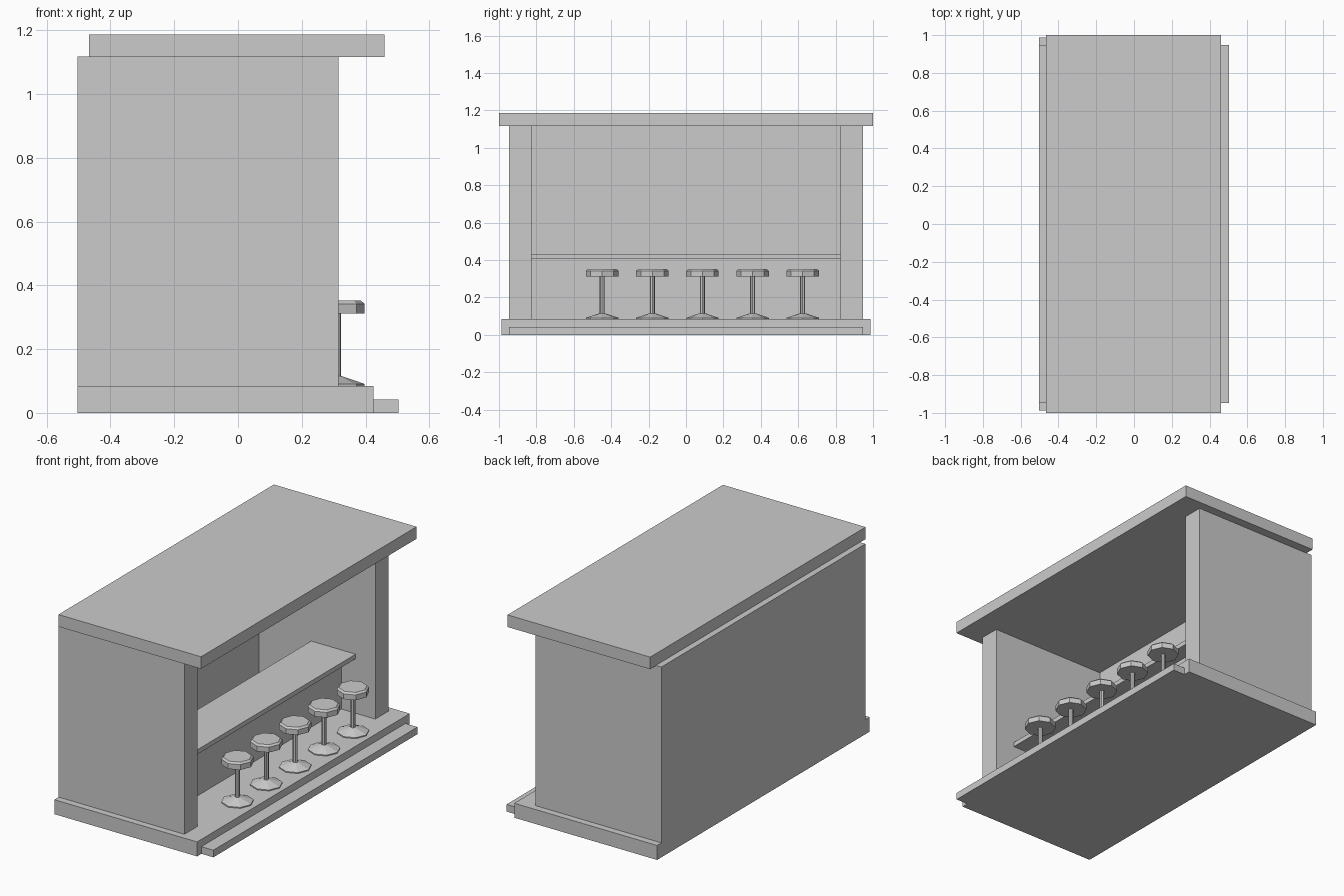
import bpy, bmesh
from math import cos, sin, tau

if "Cube" in bpy.data.objects:
    bpy.data.objects.remove(bpy.data.objects["Cube"])


def box(name, x0, x1, y0, y1, z0, z1):
    bm = bmesh.new()
    bmesh.ops.create_cube(bm, size=1)
    for v in bm.verts:
        v.co = ((x0 + x1) / 2 + v.co.x * (x1 - x0),
                (y0 + y1) / 2 + v.co.y * (y1 - y0),
                (z0 + z1) / 2 + v.co.z * (z1 - z0))
    finish(name, bm)


def lathe(name, x, y, profile, sides=8):
    """Closed solid of revolution from (radius, z) rings."""
    bm = bmesh.new()
    rings = [[bm.verts.new((x + r * cos(tau * i / sides), y + r * sin(tau * i / sides), z))
              for i in range(sides)] for r, z in profile]
    for lo, hi in zip(rings, rings[1:]):
        for i in range(sides):
            j = (i + 1) % sides
            bm.faces.new((lo[i], lo[j], hi[j], hi[i]))
    bm.faces.new(rings[0][::-1])
    bm.faces.new(rings[-1])
    finish(name, bm)


def finish(name, bm):
    mesh = bpy.data.meshes.new(name)
    bm.to_mesh(mesh)
    bm.free()
    bpy.context.collection.objects.link(bpy.data.objects.new(name, mesh))


FLOOR = 0.085

# Floor slab and front step
box("floor_slab", -0.503, 0.425, -0.987, 0.987, 0, FLOOR)
box("front_step", 0.425, 0.503, -0.947, 0.947, 0, 0.042)

# Back wall, two side walls and the overhanging roof
box("back_wall", -0.503, -0.442, -0.825, 0.825, FLOOR, 1.118)
for side, y0, y1 in (("left", -0.947, -0.825), ("right", 0.825, 0.947)):
    box(side + "_wall", -0.503, 0.315, y0, y1, FLOOR, 1.118)
box("roof", -0.467, 0.46, -1, 1, 1.116, 1.187)

# Bar counter
box("counter_wall", -0.005, 0.094, -0.825, 0.825, FLOOR, 0.405)
box("counter_top", -0.102, 0.187, -0.825, 0.825, 0.405, 0.432)

# Row of octagonal bar stools
for n in range(5):
    x, y = 0.31, -0.448 + 0.268 * n
    lathe(f"stool_foot_{n + 1}", x, y, [(0.087, FLOOR), (0.087, 0.091), (0.016, 0.115)])
    lathe(f"stool_post_{n + 1}", x, y, [(0.0135, 0.11), (0.0135, 0.315)])
    lathe(f"stool_seat_{n + 1}", x, y, [(0.087, 0.311), (0.087, 0.342), (0.076, 0.352)])
